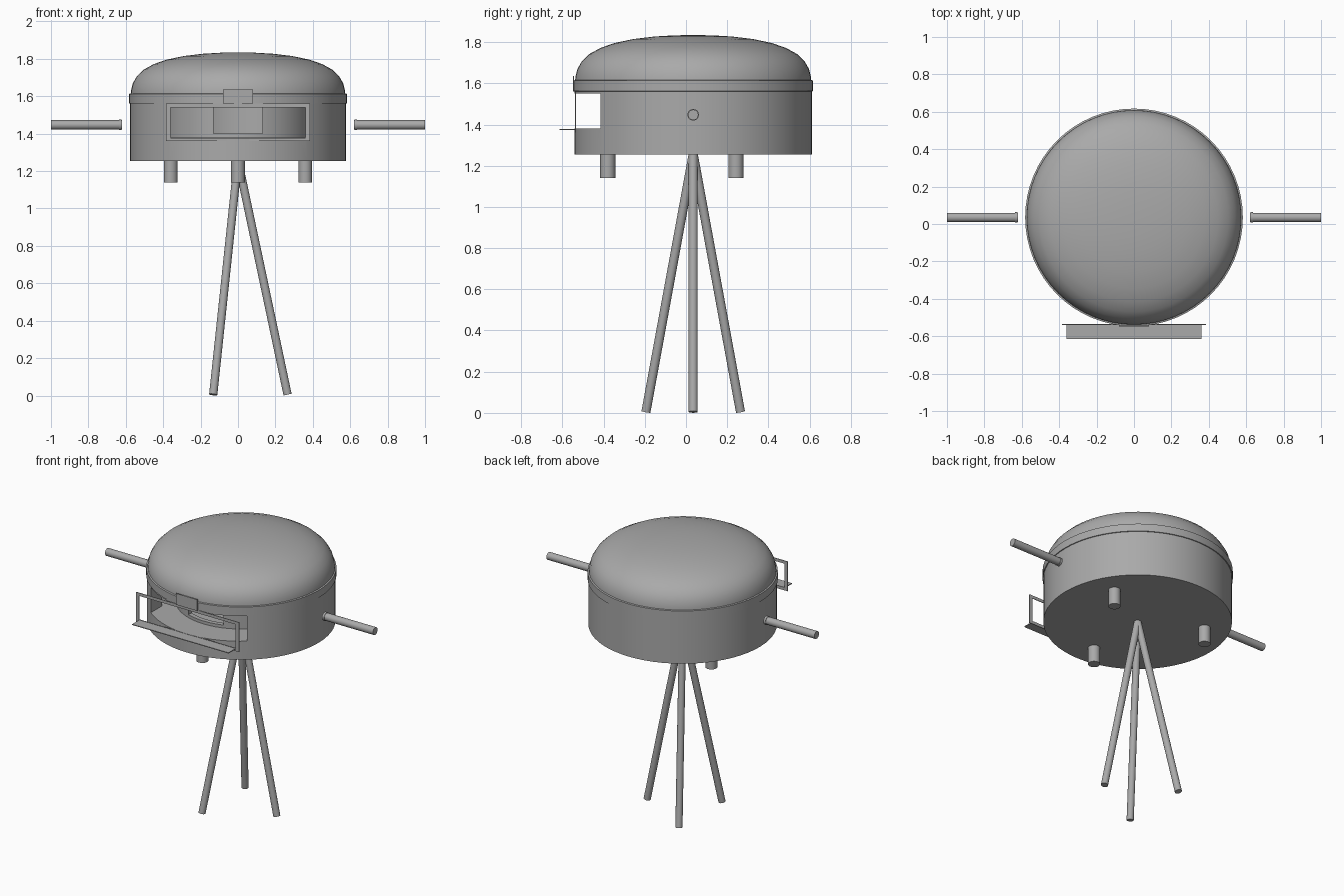
import bpy, bmesh, math
from mathutils import Vector

if "Cube" in bpy.data.objects:
    bpy.data.objects.remove(bpy.data.objects["Cube"])

CY = 0.035  # y position of the oven axis

grey = bpy.data.materials.new("grey_metal")
grey.diffuse_color = (0.4, 0.4, 0.4, 1)
grey.use_nodes = True
grey.node_tree.nodes["Principled BSDF"].inputs["Base Color"].default_value = grey.diffuse_color


def finish(ob, name, smooth=True):
    ob.name = name
    ob.data.materials.clear()
    ob.data.materials.append(grey)
    bpy.ops.object.select_all(action='DESELECT')
    ob.select_set(True)
    bpy.context.view_layer.objects.active = ob
    if smooth:
        bpy.ops.object.shade_smooth_by_angle(angle=math.radians(35))
    return ob


def rod(name, a, b, r, sides=24):
    a, b = Vector(a), Vector(b)
    bpy.ops.mesh.primitive_cylinder_add(vertices=sides, radius=r, depth=(b - a).length,
                                        location=(a + b) / 2)
    ob = bpy.context.object
    ob.rotation_euler = (b - a).to_track_quat('Z', 'Y').to_euler()
    return finish(ob, name)


def box(name, x0, x1, y0, y1, z0, z1):
    bpy.ops.mesh.primitive_cube_add(size=1, location=((x0 + x1) / 2, (y0 + y1) / 2, (z0 + z1) / 2))
    ob = bpy.context.object
    ob.scale = (x1 - x0, y1 - y0, z1 - z0)
    return finish(ob, name, False)


def cut(ob, cutter):
    mod = ob.modifiers.new("cut", 'BOOLEAN')
    mod.operation = 'DIFFERENCE'
    mod.solver = 'EXACT'
    mod.object = cutter
    bpy.context.view_layer.objects.active = ob
    bpy.ops.object.modifier_apply(modifier=mod.name)
    bpy.data.objects.remove(cutter, do_unlink=True)


def lathe(name, profile, sides=64):
    bm = bmesh.new()
    rings = []
    for r, z in profile:
        n = sides if r > 0 else 1
        rings.append([bm.verts.new((r * math.cos(2 * math.pi * i / sides),
                                    CY + r * math.sin(2 * math.pi * i / sides), z))
                      for i in range(n)])
    for a, b in zip(rings, rings[1:]):
        for i in range(sides):
            j = (i + 1) % sides
            quad = [a[i % len(a)], a[j % len(a)], b[j % len(b)], b[i % len(b)]]
            bm.faces.new(list(dict.fromkeys(quad)))
    bmesh.ops.recalc_face_normals(bm, faces=bm.faces)
    me = bpy.data.meshes.new(name)
    bm.to_mesh(me)
    bm.free()
    ob = bpy.data.objects.new(name, me)
    bpy.context.collection.objects.link(ob)
    return finish(ob, name)


# Oven base with a hollow chamber and a wide front mouth
base = rod("oven_base", (0, CY, 1.255), (0, CY, 1.60), 0.577, 64)
cut(base, rod("chamber_cutter", (0, CY, 1.38), (0, CY, 1.55), 0.49, 64))
cut(base, box("mouth_cutter", -0.36, 0.36, -0.8, -0.2, 1.38, 1.55))
finish(base, "oven_base")

# Inner drum with a smaller front door
drum = rod("inner_drum", (0, CY, 1.37), (0, CY, 1.56), 0.40, 64)
cut(drum, rod("drum_cutter", (0, CY, 1.39), (0, CY, 1.545), 0.37, 64))
cut(drum, box("door_cutter", -0.13, 0.13, -0.8, -0.2, 1.40, 1.545))
finish(drum, "inner_drum")

# Domed lid with a rim band
lathe("lid_dome", [(0.574, 1.60), (0.572, 1.63), (0.562, 1.67), (0.54, 1.708), (0.505, 1.742),
                   (0.45, 1.772), (0.38, 1.796), (0.29, 1.815), (0.19, 1.827),
                   (0.09, 1.833), (0, 1.834)])
lathe("lid_rim", [(0.574, 1.56), (0.582, 1.562), (0.582, 1.613), (0.572, 1.616)])

# Mouth frame, shelf and lid tab
FY = -0.537
for s in (-1, 1):
    lo, hi = sorted((s * 0.36, s * 0.385))
    box("frame_post", lo, hi, FY - 0.002, FY + 0.002, 1.36, 1.56)
for z0, z1 in ((1.36, 1.38), (1.54, 1.56)):
    box("frame_rail", -0.36, 0.36, FY - 0.002, FY + 0.002, z0, z1)
box("mouth_shelf", -0.36, 0.36, -0.615, FY, 1.373, 1.378)
box("lid_tab", -0.08, 0.08, -0.549, -0.543, 1.56, 1.636)

# Side handles with end collars
for s in (-1, 1):
    rod("side_handle", (s * 0.62, CY, 1.447), (s, CY, 1.447), 0.025)
    rod("handle_collar", (s * 0.622, CY, 1.447), (s * 0.637, CY, 1.447), 0.028)

# Three stub feet and three splayed legs
for k in range(3):
    t = math.radians(-90 + 120 * k)
    x, y = 0.415 * math.cos(t), CY + 0.415 * math.sin(t)
    rod("stub_foot", (x, y, 1.14), (x, y, 1.256), 0.037)
    t = math.radians(120 * k)
    rod("tripod_leg", (0.265 * math.cos(t), CY + 0.265 * math.sin(t), 0.005),
        (0, CY, 1.257), 0.022)
